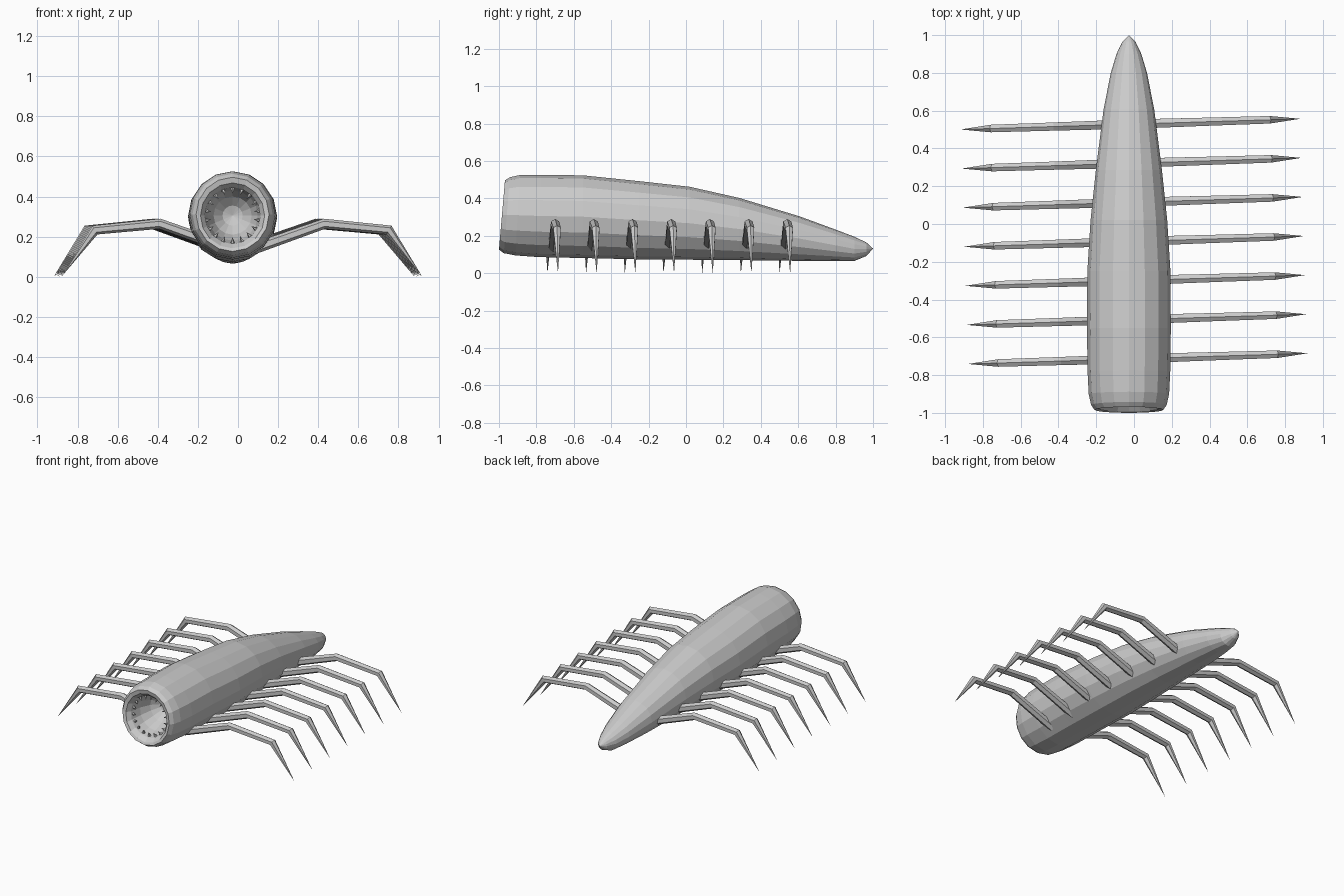
import bpy, bmesh, math
from mathutils import Vector, Matrix

if "Cube" in bpy.data.objects:
    bpy.data.objects.remove(bpy.data.objects["Cube"])

SIDES = 16
CX = -0.027


def finish(name, bm):
    bmesh.ops.recalc_face_normals(bm, faces=bm.faces)
    me = bpy.data.meshes.new(name)
    bm.to_mesh(me)
    bm.free()
    ob = bpy.data.objects.new(name, me)
    bpy.context.collection.objects.link(ob)
    return ob


def skin(bm, rings):
    # join consecutive vertex rings; a single-vertex ring is a pole
    for a, b in zip(rings, rings[1:]):
        n = max(len(a), len(b))
        for i in range(n):
            j = (i + 1) % n
            if len(a) == 1:
                bm.faces.new((a[0], b[i], b[j]))
            elif len(b) == 1:
                bm.faces.new((a[i], a[j], b[0]))
            else:
                bm.faces.new((a[i], a[j], b[j], b[i]))


# Body with hollow mouth: y, centre z, half width, half height, rim tilt
sections = [
    (-0.74, 0.305, 0, 0, 0),
    (-0.755, 0.305, 0.05, 0.05, 0),
    (-0.80, 0.305, 0.095, 0.095, 0.005),
    (-0.87, 0.305, 0.125, 0.125, 0.01),
    (-0.95, 0.305, 0.14, 0.142, 0.012),
    (-0.978, 0.305, 0.16, 0.163, 0.015),
    (-0.984, 0.311, 0.182, 0.185, 0.016),
    (-0.958, 0.31, 0.20, 0.203, 0.016),
    (-0.90, 0.31, 0.213, 0.215, 0.012),
    (-0.78, 0.306, 0.219, 0.22, 0.006),
    (-0.55, 0.302, 0.222, 0.221, 0),
    (-0.25, 0.283, 0.220, 0.209, 0),
    (0.02, 0.267, 0.203, 0.195, 0),
    (0.286, 0.236, 0.175, 0.166, 0),
    (0.607, 0.185, 0.134, 0.119, 0),
    (0.80, 0.149, 0.096, 0.084, 0),
    (0.90, 0.130, 0.066, 0.065, 0),
    (0.965, 0.128, 0.035, 0.036, 0),
    (1.0, 0.132, 0, 0, 0),
]
bm = bmesh.new()
rings = []
for y, zc, rx, rz, tilt in sections:
    if rx == 0:
        rings.append([bm.verts.new((CX, y, zc))])
        continue
    ring = []
    for i in range(SIDES):
        a = 2 * math.pi * i / SIDES
        ring.append(bm.verts.new((CX + rx * math.cos(a),
                                  y + tilt * math.sin(a),
                                  zc + rz * math.sin(a))))
    rings.append(ring)
skin(bm, rings)
finish("body", bm)

# Ring of small teeth inside the mouth
bm = bmesh.new()
for i in range(18):
    a = 2 * math.pi * (i + 0.5) / 18
    out = Vector((math.cos(a), 0, math.sin(a)))
    direction = (-out + Vector((0, -0.4, 0))).normalized()
    base = Vector((CX, -0.93 + 0.012 * math.sin(a), 0.305)) + out * 0.137
    rot = direction.to_track_quat('Z', 'Y').to_matrix().to_4x4()
    bmesh.ops.create_cone(bm, cap_ends=True, segments=5, radius1=0.012,
                          radius2=0, depth=0.034,
                          matrix=Matrix.Translation(base + direction * 0.015) @ rot)
finish("teeth", bm)

# Seven jointed legs per side: x, z, radius along the limb
path = [(0.06, 0.14, 0.028), (0.41, 0.264, 0.025), (0.733, 0.233, 0.023), (0.90, 0.0, 0)]
bm = bmesh.new()
for row in range(7):
    y = 0.621 - 0.207 * row
    rings = []
    for k, (x, z, r) in enumerate(path):
        p = Vector((x, y, z))
        if r == 0:
            rings.append([bm.verts.new(p)])
            continue
        dirs = []
        for m in (k - 1, k):
            if m >= 0:
                dirs.append(Vector((path[m + 1][0] - path[m][0], 0,
                                    path[m + 1][1] - path[m][1])).normalized())
        t = sum(dirs, Vector()).normalized()
        miter = 1 / max(0.5, t.dot(dirs[-1]))
        up = Vector((-t.z, 0, t.x)) * miter
        rings.append([bm.verts.new(p + up * r * math.cos(a) + Vector((0, r * math.sin(a), 0)))
                      for a in (math.pi / 3 * s for s in range(6))])
    skin(bm, rings)
    bm.faces.new(rings[0])
legs = finish("legs", bm)
legs.modifiers.new("mirror", 'MIRROR').use_mirror_merge = False
legs.location = (0, -0.092, 0)
legs.rotation_euler.z = math.radians(1.8)
